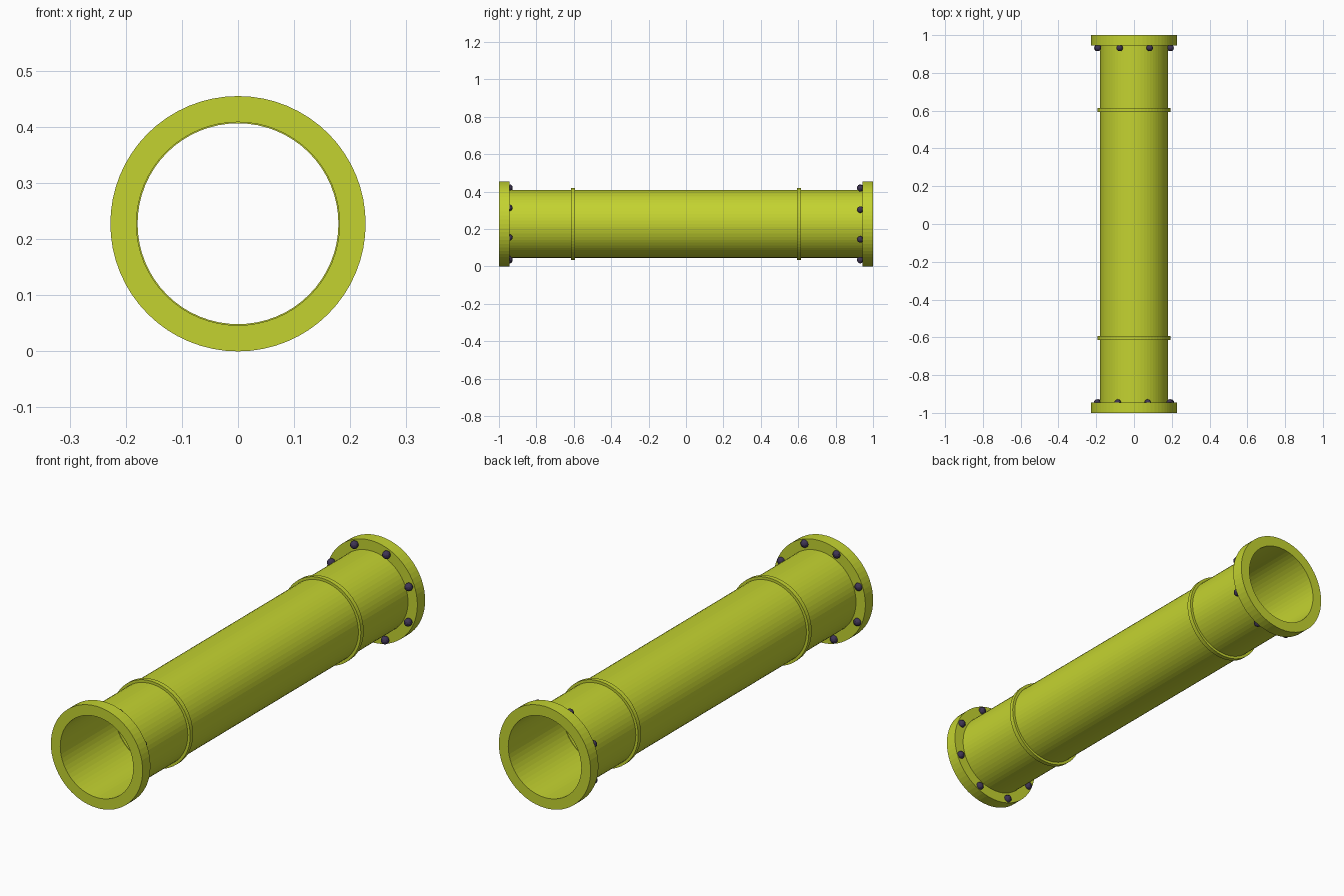
import bpy, bmesh, math
from mathutils import Matrix

if "Cube" in bpy.data.objects:
    bpy.data.objects.remove(bpy.data.objects["Cube"])

SEG = 64
R_PIPE, R_RING, R_FLANGE = 0.181, 0.193, 0.2275
CZ = R_FLANGE


def material(name, rgb):
    m = bpy.data.materials.new(name)
    m.diffuse_color = (*rgb, 1)
    m.use_nodes = True
    m.node_tree.nodes["Principled BSDF"].inputs["Base Color"].default_value = m.diffuse_color
    return m


lime = material("lime_paint", (0.55, 0.65, 0.03))
dark = material("dark_metal", (0.05, 0.035, 0.09))


def add_object(name, bm, mat):
    me = bpy.data.meshes.new(name)
    bm.to_mesh(me)
    bm.free()
    me.materials.append(mat)
    ob = bpy.data.objects.new(name, me)
    ob.location.z = CZ
    bpy.context.collection.objects.link(ob)
    return ob


def lathe(name, profile, closed):
    """Revolve (radius, y) points about the y axis."""
    bm = bmesh.new()
    loops = []
    for r, y in profile:
        loops.append([bm.verts.new((r * math.cos(a), y, r * math.sin(a)))
                      for a in (2 * math.pi * i / SEG for i in range(SEG))])
    n = len(loops)
    for k in range(n if closed else n - 1):
        a, b = loops[k], loops[(k + 1) % n]
        for i in range(SEG):
            j = (i + 1) % SEG
            bm.faces.new((a[i], b[i], b[j], a[j]))
    bmesh.ops.recalc_face_normals(bm, faces=bm.faces)
    return add_object(name, bm, lime)


def collar(name, r_in, r_out, y0, y1):
    return lathe(name, [(r_in, y0), (r_out, y0), (r_out, y1), (r_in, y1)], True)


def bolts(name, y, turn):
    """Eight round bolt heads on the inner face of a flange."""
    bm = bmesh.new()
    for i in range(8):
        a = math.radians(22.5 + 45 * i + turn)
        pos = Matrix.Translation((0.208 * math.cos(a), y, 0.208 * math.sin(a)))
        bmesh.ops.create_uvsphere(bm, u_segments=12, v_segments=8,
                                  radius=0.0175, matrix=pos)
    return add_object(name, bm, dark)


# Thin-walled pipe
lathe("pipe", [(R_PIPE, -0.99), (R_PIPE, 0.99)], False)

# End flanges, raised bands and bolt heads
for side, s, yb, turn in (("front", -1, -0.945, 2), ("back", 1, 0.932, -1)):
    collar(side + "_flange", R_PIPE, R_FLANGE, s * 0.945, s * 1.0)
    collar(side + "_band", R_PIPE - 0.002, R_RING, s * 0.594, s * 0.614)
    bolts(side + "_bolts", yb, turn)
